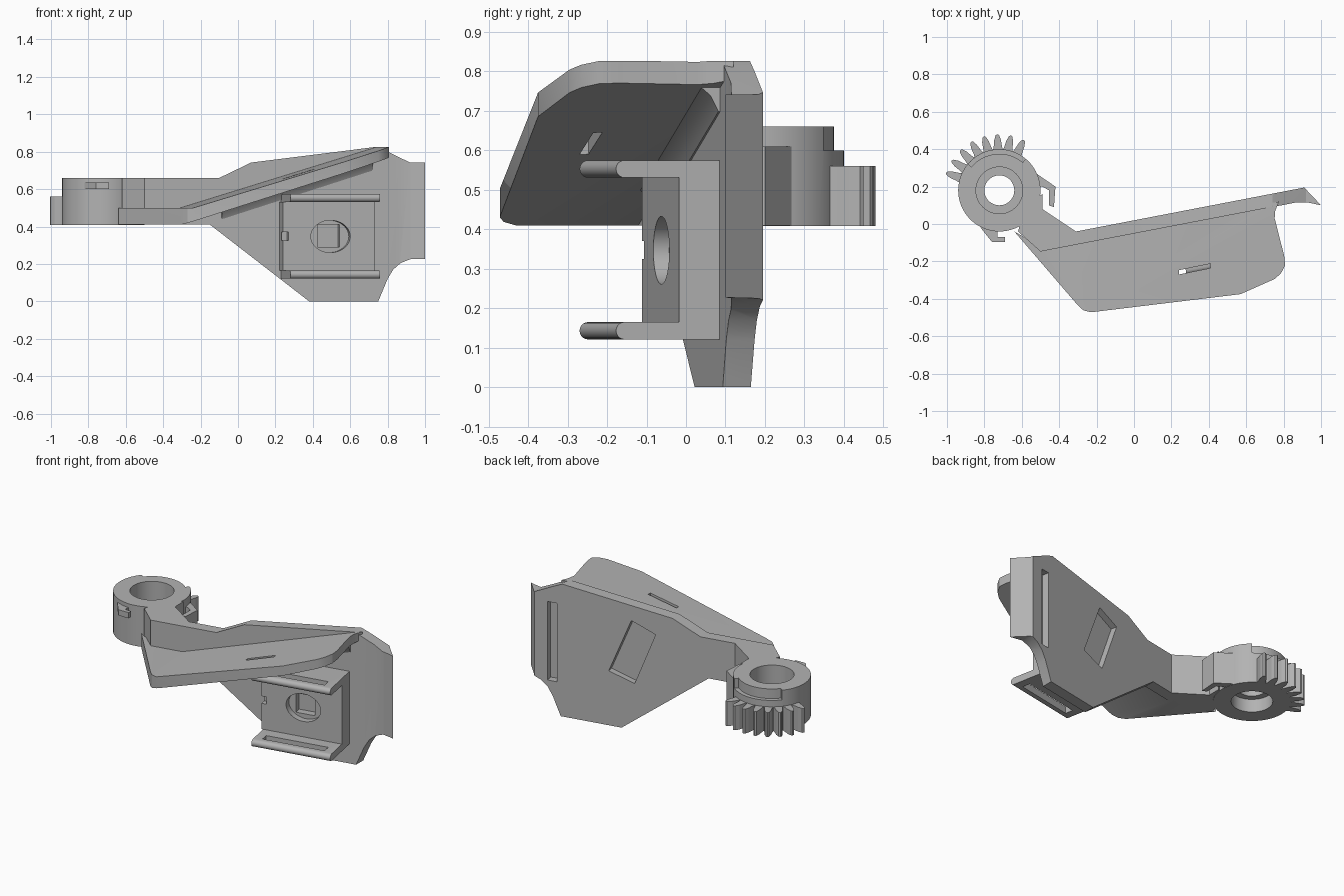
import bpy, bmesh, math
from mathutils import Matrix

cube = bpy.data.objects.get("Cube")
if cube:
    bpy.data.objects.remove(cube, do_unlink=True)

grey = bpy.data.materials.new("plain_grey")
grey.use_nodes = True
COLOR = (0.45, 0.45, 0.45, 1)
grey.diffuse_color = COLOR
grey.node_tree.nodes["Principled BSDF"].inputs["Base Color"].default_value = COLOR

# The main wall is turned a little about z; "tilt" is its own frame
tilt = Matrix.Rotation(math.radians(10.9), 4, "Z")
flat = Matrix.Identity(4)


def prism(name, pts, lo, hi, upright=False, frame=flat):
    """Extrude a plan outline along z, or an upright outline along y."""
    def place(a, b, d):
        return frame @ Matrix.Translation((a, d, b) if upright else (a, b, d)).translation
    bm = bmesh.new()
    low = [bm.verts.new(place(a, b, lo)) for a, b in pts]
    high = [bm.verts.new(place(a, b, hi)) for a, b in pts]
    bm.faces.new(low)
    bm.faces.new(high[::-1])
    for i in range(len(pts)):
        j = (i + 1) % len(pts)
        bm.faces.new((low[i], high[i], high[j], low[j]))
    bmesh.ops.recalc_face_normals(bm, faces=bm.faces)
    mesh = bpy.data.meshes.new(name)
    bm.to_mesh(mesh)
    bm.free()
    mesh.materials.append(grey)
    obj = bpy.data.objects.new(name, mesh)
    bpy.context.collection.objects.link(obj)
    return obj


def combine(obj, tool, mode="DIFFERENCE"):
    tool.hide_render = True
    mod = obj.modifiers.new("cut", "BOOLEAN")
    mod.operation = mode
    mod.solver = "EXACT"
    mod.object = tool
    bpy.context.view_layer.objects.active = obj
    bpy.ops.object.modifier_apply(modifier=mod.name)
    bpy.data.objects.remove(tool, do_unlink=True)


def smooth(obj):
    bpy.ops.object.select_all(action="DESELECT")
    obj.select_set(True)
    bpy.context.view_layer.objects.active = obj
    bpy.ops.object.shade_smooth_by_angle(angle=math.radians(25))


def arc(cx, cy, rx, ry, start=0, end=360, n=48):
    count = n if end - start == 360 else n + 1
    angles = [math.radians(start + (end - start) * i / n) for i in range(count)]
    return [(cx + rx * math.cos(t), cy + ry * math.sin(t)) for t in angles]


def rect(a0, a1, b0, b1):
    return [(a0, b0), (a1, b0), (a1, b1), (a0, b1)]


# Wall: plan outline trimmed by the front outline
wall = prism("wall", [(-.31, -.04), (.91, .195), (1, .1), (.93, .115), (.86, .114),
                      (.8, .102), (.76, .095), (-.5, -.147), (-.62, -.04),
                      (-.58, .1), (-.49, .16), (-.49, .08)], -.1, .95)
front = [(.38, 0), (.75, 0), (.8, .12), (.83, .17), (.87, .205), (.92, .225), (1.1, .23),
         (1.1, .742), (.92, .742), (.8, .8), (.74, .826), (.07, .742), (-.1, .66),
         (-.9, .66), (-.9, .41), (-.15, .41)]
combine(wall, prism("wall_trim", front, -.6, .6, True), "INTERSECT")
# Recesses in the back of the wall
combine(wall, prism("slot_tool", rect(.79, .85, .21, .7), -.025, .1, True, tilt))
combine(wall, prism("recess_tool", [(.33, .68), (.18, .62), (.31, .29), (.47, .34)],
                    -.02, .1, True, tilt))
smooth(wall)

# Sloped shelf: plan outline trimmed by its side profile
shelf = prism("shelf", [(-.64, -.04), (-.3, -.435), (-.27, -.462), (-.23, -.472),
                        (.57, -.375), (.75, -.295), (.785, -.265), (.808, -.22),
                        (.803, -.17), (.752, .03), (.755, .07), (.775, .12),
                        (.6, .09), (-.5, -.12)], .2, 1)
slope = [(-.9, .41), (-.38, .41), (.77, .775), (.95, .775), (.95, .826), (.75, .826),
         (-.323, .5), (-.9, .5)]
combine(shelf, prism("shelf_trim", slope, -.8, .6, True, tilt), "INTERSECT")
combine(shelf, prism("shelf_slot_tool", [(.24, -.27), (.41, -.235), (.41, -.212),
                                         (.24, -.247)], .3, 1))
smooth(shelf)

# Fillet between the shelf underside and the wall
fillet = prism("shelf_fillet", [(-.045, .01), (-.11, .01), (-.075, -.02),
                                (-.055, -.06), (-.045, -.06)], -.1, .72)
for v in fillet.data.vertices:
    across, drop, along = v.co
    v.co = tilt @ Matrix.Translation((along, across, .41 + (along + .38) * .317 + drop)).translation
fillet.data.update()
bm = bmesh.new()
bm.from_mesh(fillet.data)
bmesh.ops.recalc_face_normals(bm, faces=bm.faces)
bm.to_mesh(fillet.data)
bm.free()
smooth(fillet)

# Pivot ring with stepped bore and a ledge above the teeth
CX, CY = -.72, .18
ring = prism("pivot_ring", arc(CX, CY, .22, .22, n=64), .408, .66)
for name, radius, lo, hi in (("bore", .08, .3, .8), ("upper_bore", .125, .53, .8),
                             ("lower_bore", .118, .3, .49)):
    combine(ring, prism(name, arc(CX, CY, radius, radius), lo, hi))
ledge = arc(CX, CY, .3, .3, 50, 140, 16) + arc(CX, CY, .195, .195, 50, 140, 16)[::-1]
combine(ring, prism("ledge_tool", ledge, .6, .8))
smooth(ring)

# Gear teeth on the back of the ring
for i in range(8):
    turn = Matrix.Translation((CX, CY, 0)) @ Matrix.Rotation(math.radians(64 + 14 * i), 4, "Z")
    tooth = [(.2, -.03), (.235, -.022), (.27, -.018), (.295, -.009), (.3, 0),
             (.295, .009), (.27, .018), (.235, .022), (.2, .03)]
    prism(f"gear_tooth_{i + 1}", tooth, .408, .56, frame=turn)

# Hooks on the ring
prism("side_hook", [(-.56, .3), (-.53, .275), (-.42, .2), (-.428, .09), (-.455, .1),
                    (-.455, .18), (-.49, .2), (-.56, .2)], .41, .61)
prism("front_hook", [(-.82, -.02), (-.76, -.095), (-.69, -.095), (-.69, -.07),
                     (-.73, -.07), (-.73, -.02)], .6, .636)

# Holder block with oval window, square pocket and edge notch
block = prism("holder_block", rect(.215, .713, .164, .532), -.155, -.04, True, tilt)
combine(block, prism("oval_tool", arc(.474, .347, .107, .086), -.3, -.115, True, tilt))
combine(block, prism("pocket_tool", rect(.41, .53, .29, .41), -.3, -.07, True, tilt))
combine(block, prism("notch_tool", rect(.2, .245, .325, .37), -.3, -.12, True, tilt))
smooth(block)

# Two slotted rails with rounded front edges
side = Matrix.Rotation(math.radians(10.9 + 90), 4, "Z")
for name, z in (("lower_rail", .143), ("upper_rail", .553)):
    outline = arc(-.296, z, .022, .022, 90, 270, 10) + [(-.045, z - .022), (-.045, z + .022)]
    rail = prism(name, outline, -.713, -.225, True, side)
    combine(rail, prism("rail_slot_tool", rect(.275, .66, -.275, -.225), z - .1, z + .1,
                        frame=tilt))
    smooth(rail)
